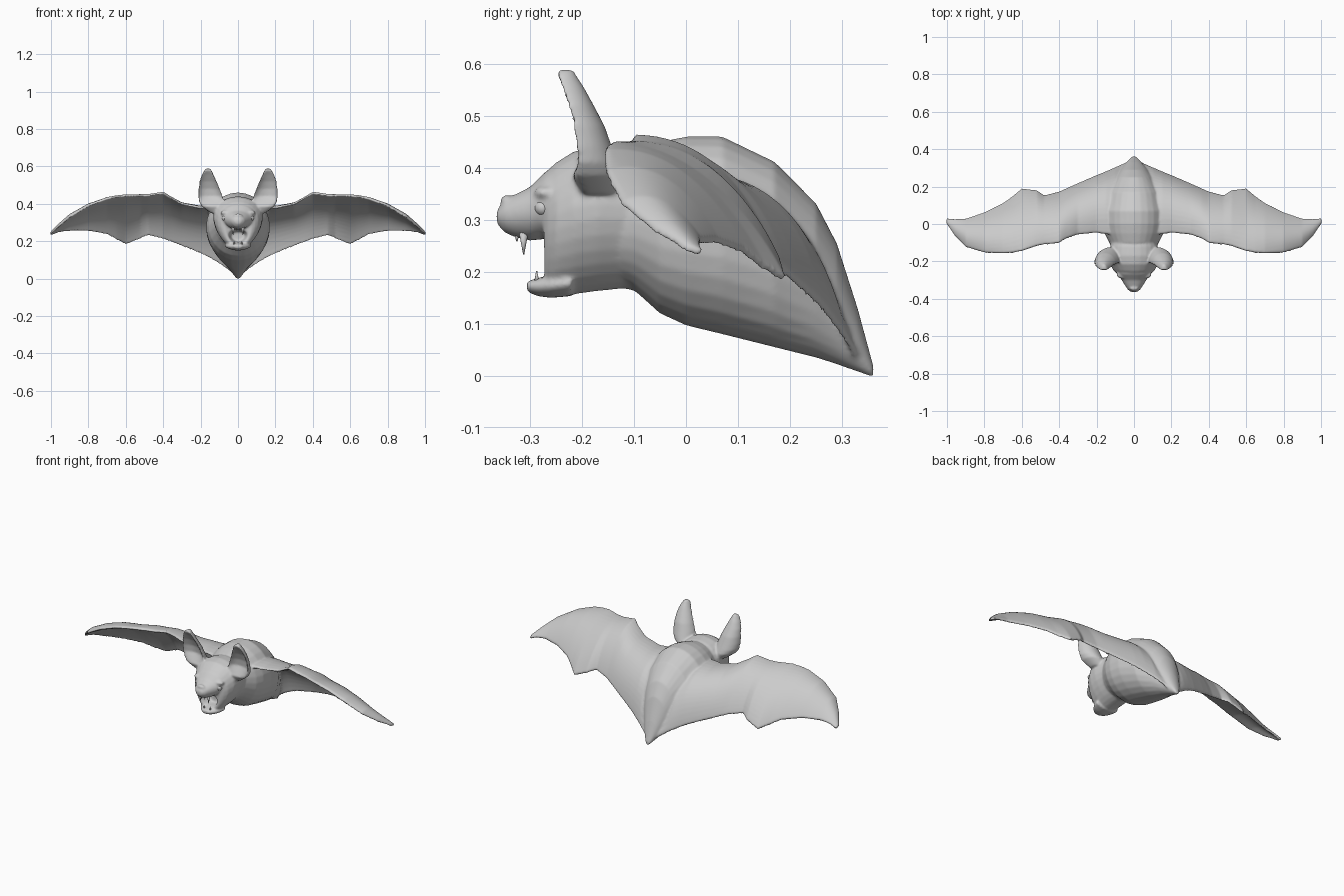
import bpy, bmesh
from math import cos, sin, pi
from mathutils import Vector, Matrix

body_bm = bmesh.new()


def loft(bm, rings):
    """Skin a list of closed rings and cap both ends."""
    loops = [[bm.verts.new(p) for p in r] for r in rings]
    n = len(loops[0])
    for a, b in zip(loops, loops[1:]):
        for i in range(n):
            j = (i + 1) % n
            bm.faces.new((a[i], a[j], b[j], b[i]))
    bm.faces.new(loops[0][::-1])
    bm.faces.new(loops[-1])


def tube(bm, stations, egg=0.0, n=28):
    """Rings across y from (y, top, bottom, half width)."""
    rings = []
    for y, top, bot, w in stations:
        zc, h = (top + bot) / 2, (top - bot) / 2
        rings.append([(w * cos(a) * (1 + egg * sin(a)), y, zc + h * sin(a))
                      for a in (2 * pi * i / n for i in range(n))])
    loft(bm, rings)


def ball(bm, loc, size):
    m = Matrix.Translation(loc) @ Matrix.Diagonal((*size, 1))
    bmesh.ops.create_uvsphere(bm, u_segments=20, v_segments=12, radius=1, matrix=m)


def finish(bm, name):
    bmesh.ops.recalc_face_normals(bm, faces=bm.faces)
    for f in bm.faces:
        f.smooth = True
    me = bpy.data.meshes.new(name)
    bm.to_mesh(me)
    bm.free()
    ob = bpy.data.objects.new(name, me)
    bpy.context.collection.objects.link(ob)
    return ob


# torso tapering to the tail
tube(body_bm, [(-.13, .41, .18, .115), (-.10, .435, .165, .132), (-.05, .45, .12, .158),
               (0, .46, .097, .17), (.07, .46, .08, .17), (.17, .412, .055, .145),
               (.25, .332, .035, .10), (.29, .255, .022, .072), (.33, .13, .008, .04),
               (.36, .02, -.003, .013)])

# skull, with the last rings turned inward as the mouth cavity
tube(body_bm, [(-.08, .42, .16, .12), (-.12, .435, .168, .125), (-.17, .44, .163, .13),
               (-.215, .432, .157, .124), (-.25, .41, .153, .107), (-.266, .395, .154, .09),
               (-.275, .37, .165, .07), (-.268, .265, .187, .05), (-.22, .25, .20, .035)], .2)
# snout and lower jaw
tube(body_bm, [(-.22, .42, .28, .10), (-.27, .393, .263, .086), (-.30, .363, .260, .066),
               (-.33, .348, .267, .047), (-.35, .335, .276, .034), (-.364, .318, .293, .016)], .1)
tube(body_bm, [(-.22, .20, .153, .075), (-.26, .195, .150, .062),
               (-.285, .188, .153, .045), (-.306, .182, .162, .023)], .1)
# nose pad and brows
ball(body_bm, (0, -.344, .335), (.024, .013, .014))
for s in (-1, 1):
    ball(body_bm, (s * .062, -.270, .352), (.033, .022, .014))

# cupped ears: z, centre x, half width, front y, depth, hollow
ear = [(.35, .10, .045, -.185, .05, -.3), (.385, .130, .062, -.202, .07, -.2),
       (.41, .141, .067, -.210, .07, .1), (.44, .147, .065, -.216, .065, .45),
       (.48, .154, .057, -.223, .058, .55), (.52, .160, .046, -.233, .047, .55),
       (.555, .162, .032, -.243, .038, .4), (.578, .161, .02, -.248, .028, .15),
       (.589, .160, .010, -.243, .018, 0)]
for s in (-1, 1):
    rings = []
    for z, cx, w, y, d, k in ear:
        ring = []
        for i in range(28):
            a = 2 * pi * i / 28
            q = sin(a)
            rim = .009 if q >= 0 else -.002
            ring.append((s * (cx + w * cos(a)), y + rim + d * (q if q > 0 else -q * k), z))
        rings.append(ring)
    loft(body_bm, rings)

# wings: x, leading y z, trailing y z, arch
wing = [(0, -.03, .36, .345, .012, .05), (.1, -.055, .38, .30, .083, .095),
        (.15, -.052, .380, .278, .112, .095), (.2, -.045, .379, .258, .137, .085),
        (.3, -.055, .40, .215, .177, .068), (.36, -.075, .435, .188, .20, .058),
        (.4, -.10, .46, .17, .215, .052), (.48, -.108, .447, .15, .235, .05),
        (.52, -.115, .446, .178, .218, .05), (.6, -.143, .446, .187, .186, .048),
        (.65, -.152, .44, .145, .212, .047), (.7, -.156, .43, .11, .24, .043),
        (.8, -.152, .392, .06, .258, .037), (.9, -.122, .332, .027, .258, .026),
        (.96, -.06, .282, .025, .25, .012), (1.004, .005, .243, .03, .235, .0)]


def wing_ring(x, ly, lz, ty, tz, arch, n=16):
    lead, trail = Vector((x, ly, lz)), Vector((x, ty, tz))
    d = (trail - lead).normalized()
    up = Vector((0, -d.z, d.y))
    top, under = [], []
    for i in range(n + 1):
        s = i / n
        t = .014 + .2 * s * (1 - s) ** 3 * min(1, (trail - lead).length / .2)
        p = lead.lerp(trail, s) + up * arch * 4 * s * (1 - s)
        top.append(p + up * t / 2)
        under.append(p - up * t / 2)
    return top + under[::-1]


full = [(-w[0], *w[1:]) for w in wing[:0:-1]] + wing
loft(body_bm, [wing_ring(*w) for w in full])

# fuse into one smooth skin
body = finish(body_bm, "body_with_wings")
rm = body.modifiers.new("fuse", 'REMESH')
rm.mode = 'VOXEL'
rm.voxel_size = .005
rm.use_smooth_shade = True
sm = body.modifiers.new("soften", 'SMOOTH')
sm.factor = .5
sm.iterations = 10

# eyes
eyes = bmesh.new()
for s in (-1, 1):
    ball(eyes, (s * .067, -.275, .323), (.018, .016, .016))
finish(eyes, "eyes")

# fangs: x, y, root z, tip z, radius
teeth = bmesh.new()
for x, y, z0, z1, r in ((.026, -.312, .276, .233, .009), (.01, -.325, .276, .258, .006),
                        (.02, -.287, .18, .202, .005)):
    for s in (-1, 1):
        m = Matrix.Translation((s * x, y, (z0 + z1) / 2))
        up = z1 > z0
        bmesh.ops.create_cone(teeth, cap_ends=True, segments=12, radius1=r if up else .001,
                              radius2=.001 if up else r, depth=abs(z1 - z0), matrix=m)
finish(teeth, "fangs")
